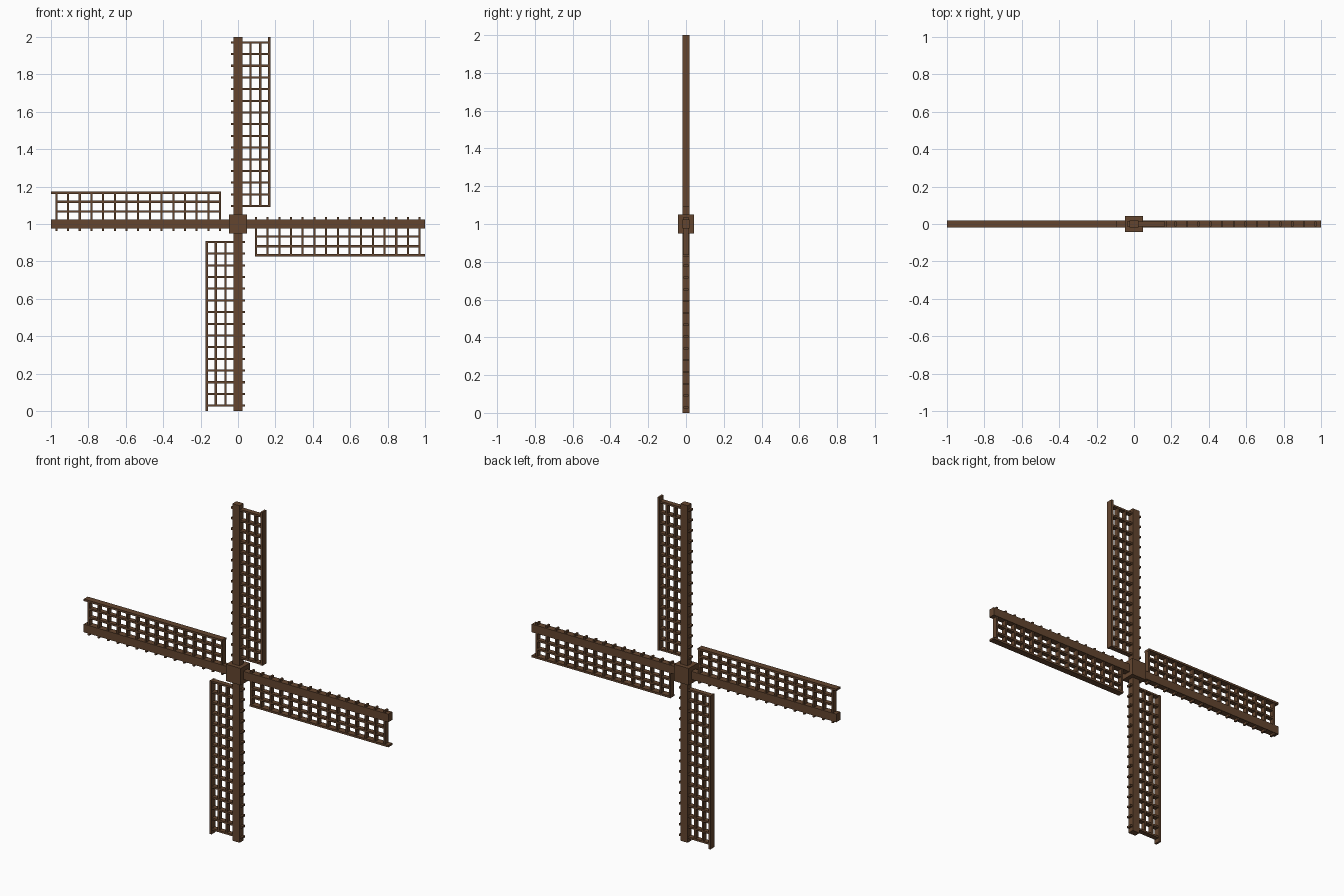
import bpy, bmesh, math
from mathutils import Matrix, Vector

if "Cube" in bpy.data.objects:
    bpy.data.objects.remove(bpy.data.objects["Cube"])

wood = bpy.data.materials.new("brown_wood")
wood.diffuse_color = (0.125, 0.06, 0.028, 1)
wood.use_nodes = True
wood.node_tree.nodes["Principled BSDF"].inputs["Base Color"].default_value = wood.diffuse_color


def build(name, boxes, turn=0):
    """Boxes are (x0, x1, z0, z1, half_depth), relative to the hub centre."""
    bm = bmesh.new()
    for x0, x1, z0, z1, d in boxes:
        m = Matrix.Translation(((x0 + x1) / 2, 0, (z0 + z1) / 2)) @ \
            Matrix.Diagonal((x1 - x0, 2 * d, z1 - z0, 1))
        bmesh.ops.create_cube(bm, size=1, matrix=m)
    rot = Matrix.Rotation(turn, 4, 'Y')
    bm.transform(Matrix.Translation(Vector((0, 0, 1))) @ rot)
    me = bpy.data.meshes.new(name)
    bm.to_mesh(me)
    bm.free()
    me.materials.append(wood)
    ob = bpy.data.objects.new(name, me)
    bpy.context.collection.objects.link(ob)


# Central hub block
build("hub", [(-0.048, 0.048, -0.05, 0.05, 0.043)])

START, FIRST, LAST, COUNT = 0.09, 0.096, 0.971, 15
T = 0.0055  # half thickness of the slats
for i, side in enumerate(("top", "right", "bottom", "left")):
    turn = i * math.pi / 2
    # Main spar
    build(f"{side}_spar", [(-0.024, 0.024, 0.03, 1, 0.0185)], turn)
    # Outer edge rail
    build(f"{side}_edge_rail", [(0.161, 0.173, START, 1, 0.0185)], turn)
    # Cross slats, passing through the spar
    step = (LAST - FIRST) / (COUNT - 1)
    build(f"{side}_cross_slats",
          [(-0.037, 0.165, FIRST + k * step - T, FIRST + k * step + T, 0.0145)
           for k in range(COUNT)], turn)
    # Long slats between spar and rail
    build(f"{side}_long_slats",
          [(x - T, x + T, FIRST, LAST, 0.0135) for x in (0.068, 0.119)], turn)
